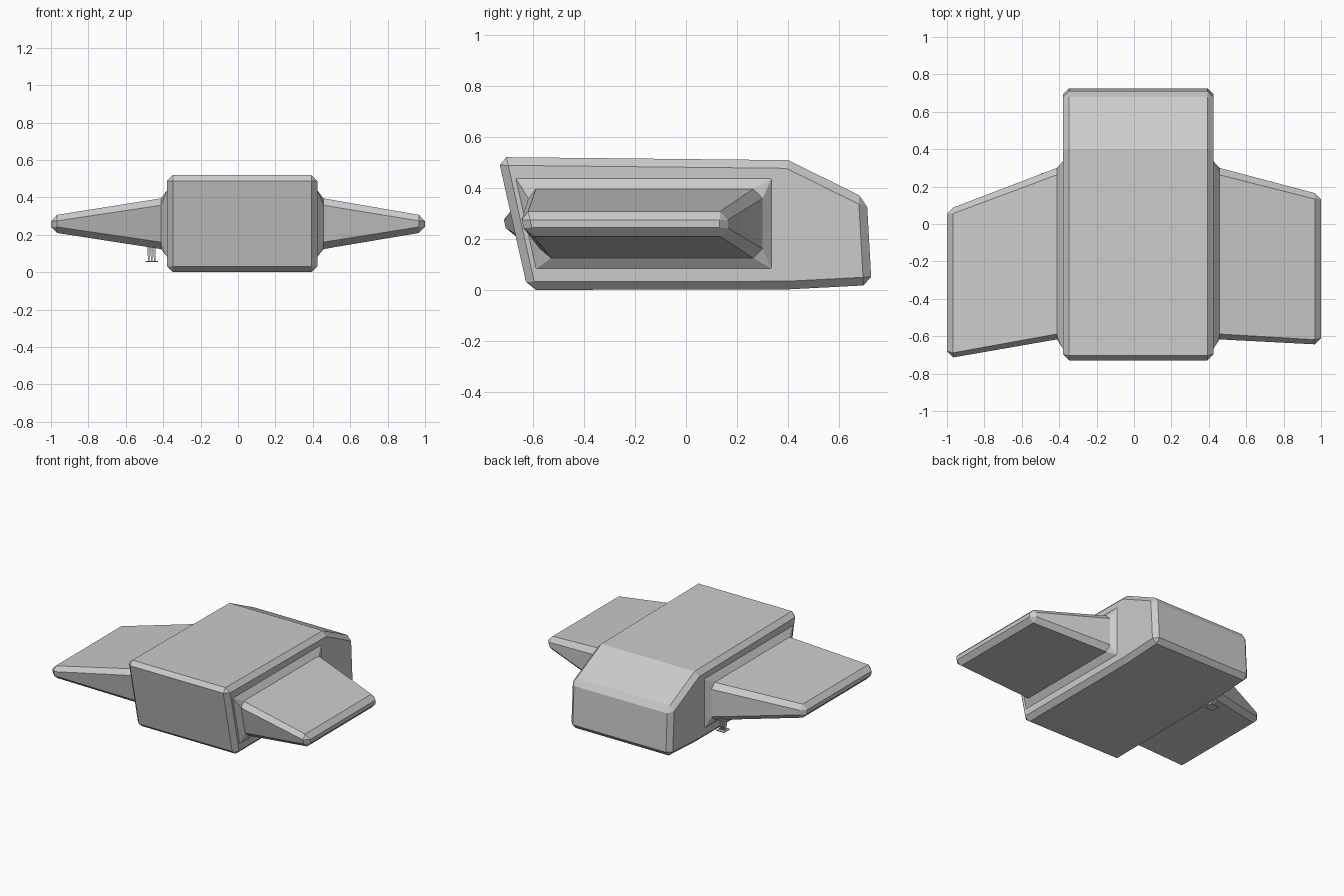
import bpy, bmesh

cube = bpy.data.objects.get("Cube")
if cube:
    bpy.data.objects.remove(cube, do_unlink=True)

grey = bpy.data.materials.new("hull_grey")
grey.use_nodes = True
grey.diffuse_color = (0.6, 0.6, 0.6, 1)
grey.node_tree.nodes["Principled BSDF"].inputs["Base Color"].default_value = grey.diffuse_color

SLANT = -0.224   # lean of all front edges: y per z
MID_Z = 0.26


def loft(name, rings, bevel=0):
    """Skin a stack of equal-length point rings and cap both ends."""
    bm = bmesh.new()
    loops = [[bm.verts.new(p) for p in ring] for ring in rings]
    for a, b in zip(loops, loops[1:]):
        for i in range(len(a)):
            j = (i + 1) % len(a)
            bm.faces.new((a[i], a[j], b[j], b[i]))
    bm.faces.new(loops[0])
    bm.faces.new(loops[-1])
    bmesh.ops.remove_doubles(bm, verts=bm.verts, dist=0.0005)
    bmesh.ops.recalc_face_normals(bm, faces=bm.faces)
    mesh = bpy.data.meshes.new(name)
    bm.to_mesh(mesh)
    bm.free()
    obj = bpy.data.objects.new(name, mesh)
    bpy.context.collection.objects.link(obj)
    mesh.materials.append(grey)
    if bevel:
        mod = obj.modifiers.new("chamfer", "BEVEL")
        mod.width = bevel
        mod.segments = 1
        mod.limit_method = "ANGLE"
        mod.angle_limit = 0.6
    return obj


# Body: side profile swept across, corners chamfered
profile = [(-0.736, 0.52), (0.4, 0.508), (0.708, 0.356),
           (0.727, 0.019), (0.4, 0.002), (-0.62, 0)]
loft("body", [[(x, y, z) for y, z in profile] for x in (-0.38, 0.425)], 0.032)


def section(x, front, back, low, high, cut):
    """Chamfered rectangle across a wing, with leaning front edge."""
    pts = [(front, low + cut), (front, high - cut), (front + cut, high),
           (back - cut, high), (back, high - cut), (back, low + cut),
           (back - cut, low), (front + cut, low)]
    return [(x, y + (SLANT * (z - MID_Z) if y < -0.3 else 0), z) for y, z in pts]


# Wings: flared root, tapered span, chamfered tip
def wing(name, root, side, tip_front, tip_back):
    loft(name, [
        section(root, -0.627, 0.335, 0.083, 0.437, 0),
        section(root + side * 0.032, -0.595, 0.3, 0.124, 0.395, 0.037),
        section(side * 0.967, tip_front, tip_back, 0.21, 0.307, 0.032),
        section(side, tip_front + 0.033, tip_back - 0.033, 0.244, 0.273, 0)])


wing("left_wing", 0.425, 1, -0.64, 0.165)
wing("right_wing", -0.38, -1, -0.71, 0.088)


# Small foot hanging under the right wing
def slab(name, x, y, levels):
    loft(name, [[(x + sx * w, y + sy * d, z) for sx, sy in
                 ((-1, -1), (1, -1), (1, 1), (-1, 1))] for z, w, d in levels])


slab("foot_plate", -0.462, 0.24, [(0.056, 0.033, 0.033), (0.061, 0.033, 0.033)])
for n, off in enumerate((-0.016, 0, 0.016)):
    slab(f"foot_post_{n + 1}", -0.462 + off, 0.24,
         [(0.06, 0.004, 0.012), (0.11, 0.005, 0.014), (0.15, 0.007, 0.02)])
